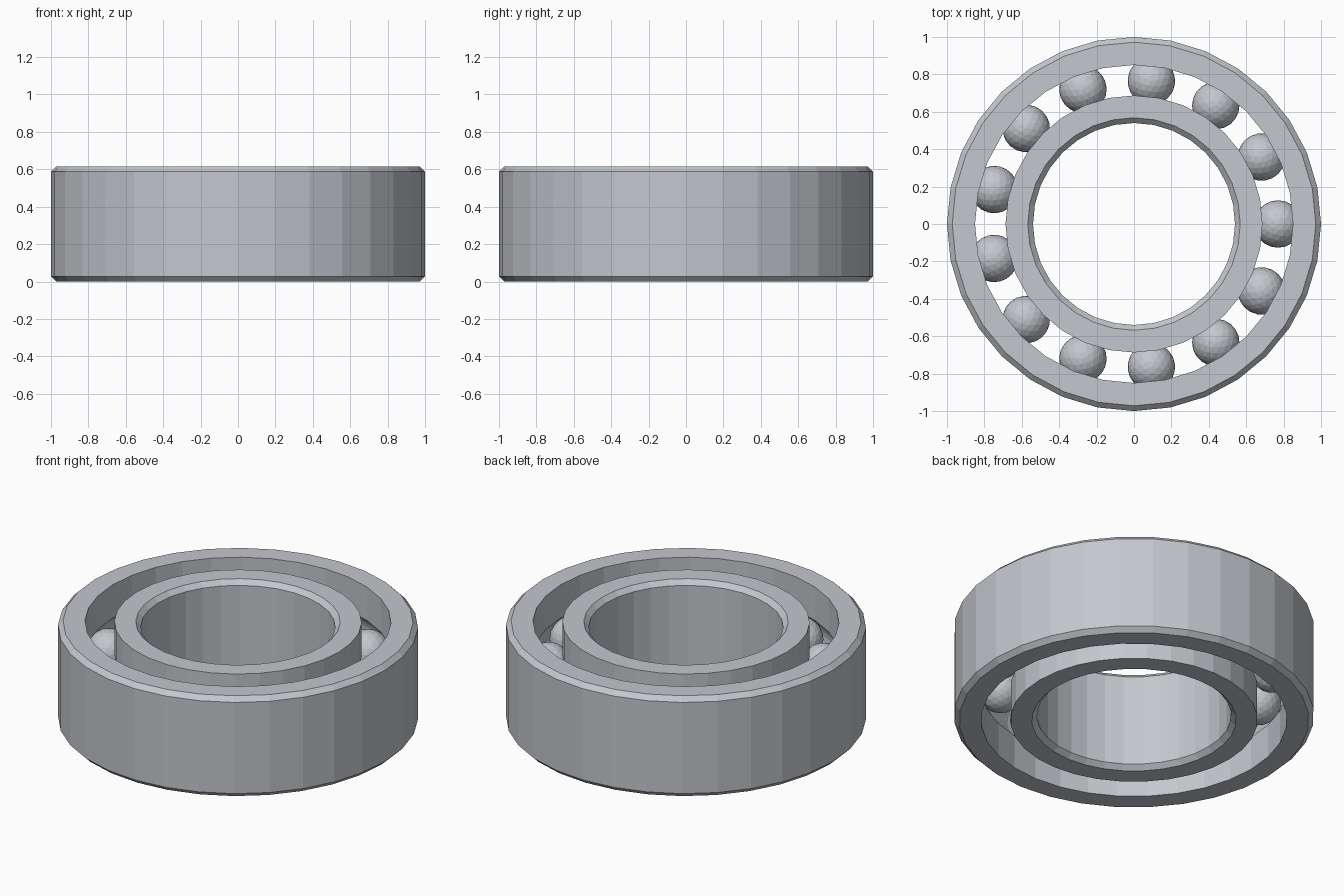
import bpy, bmesh, math

if "Cube" in bpy.data.objects:
    bpy.data.objects.remove(bpy.data.objects["Cube"], do_unlink=True)

SEGMENTS = 32
HEIGHT = 0.615
MID = HEIGHT / 2
BEVEL = 0.028
BALLS = 13
PITCH = 0.77        # radius of the circle the balls run on
BALL_RADIUS = 0.127

steel = bpy.data.materials.new("steel_grey")
steel.use_nodes = True
colour = (0.55, 0.57, 0.61, 1)
steel.diffuse_color = colour
steel.node_tree.nodes["Principled BSDF"].inputs["Base Color"].default_value = colour


def add_object(name, bm):
    mesh = bpy.data.meshes.new(name)
    bm.to_mesh(mesh)
    bm.free()
    mesh.materials.append(steel)
    obj = bpy.data.objects.new(name, mesh)
    bpy.context.collection.objects.link(obj)
    return obj


def groove(wall):
    """Arc of the ball track cut into a wall, from low to high."""
    side = 1 if wall > PITCH else -1
    radius = BALL_RADIUS + 0.003
    half = math.acos(abs(wall - PITCH) / radius)
    angles = [half * (i / 4 - 1) for i in range(9)]
    return [(PITCH + side * radius * math.cos(a), MID + radius * math.sin(a))
            for a in angles]


def race(name, plain, wall):
    """Ring with a bevelled plain wall and a grooved wall."""
    inset = plain + math.copysign(BEVEL, wall - plain)
    profile = [(inset, 0), (wall, 0), *groove(wall), (wall, HEIGHT),
               (inset, HEIGHT), (plain, HEIGHT - BEVEL), (plain, BEVEL)]
    bm = bmesh.new()
    rings = []
    for s in range(SEGMENTS):
        a = math.tau * s / SEGMENTS
        rings.append([bm.verts.new((r * math.cos(a), r * math.sin(a), z))
                      for r, z in profile])
    for s, ring in enumerate(rings):
        following = rings[(s + 1) % SEGMENTS]
        for i in range(len(profile)):
            j = (i + 1) % len(profile)
            bm.faces.new((ring[i], following[i], following[j], ring[j]))
    bmesh.ops.recalc_face_normals(bm, faces=bm.faces)
    return add_object(name, bm)


# Outer and inner rings
race("outer_ring", 1.0, 0.85)
race("inner_ring", 0.54, 0.687)

# Balls, sharing one mesh
bm = bmesh.new()
bmesh.ops.create_icosphere(bm, subdivisions=3, radius=BALL_RADIUS)
first = add_object("ball_1", bm)
for k in range(BALLS):
    ball = first
    if k:
        ball = bpy.data.objects.new(f"ball_{k + 1}", first.data)
        bpy.context.collection.objects.link(ball)
    a = math.tau * k / BALLS
    ball.location = (PITCH * math.cos(a), PITCH * math.sin(a), MID)
    ball.rotation_euler.z = a
